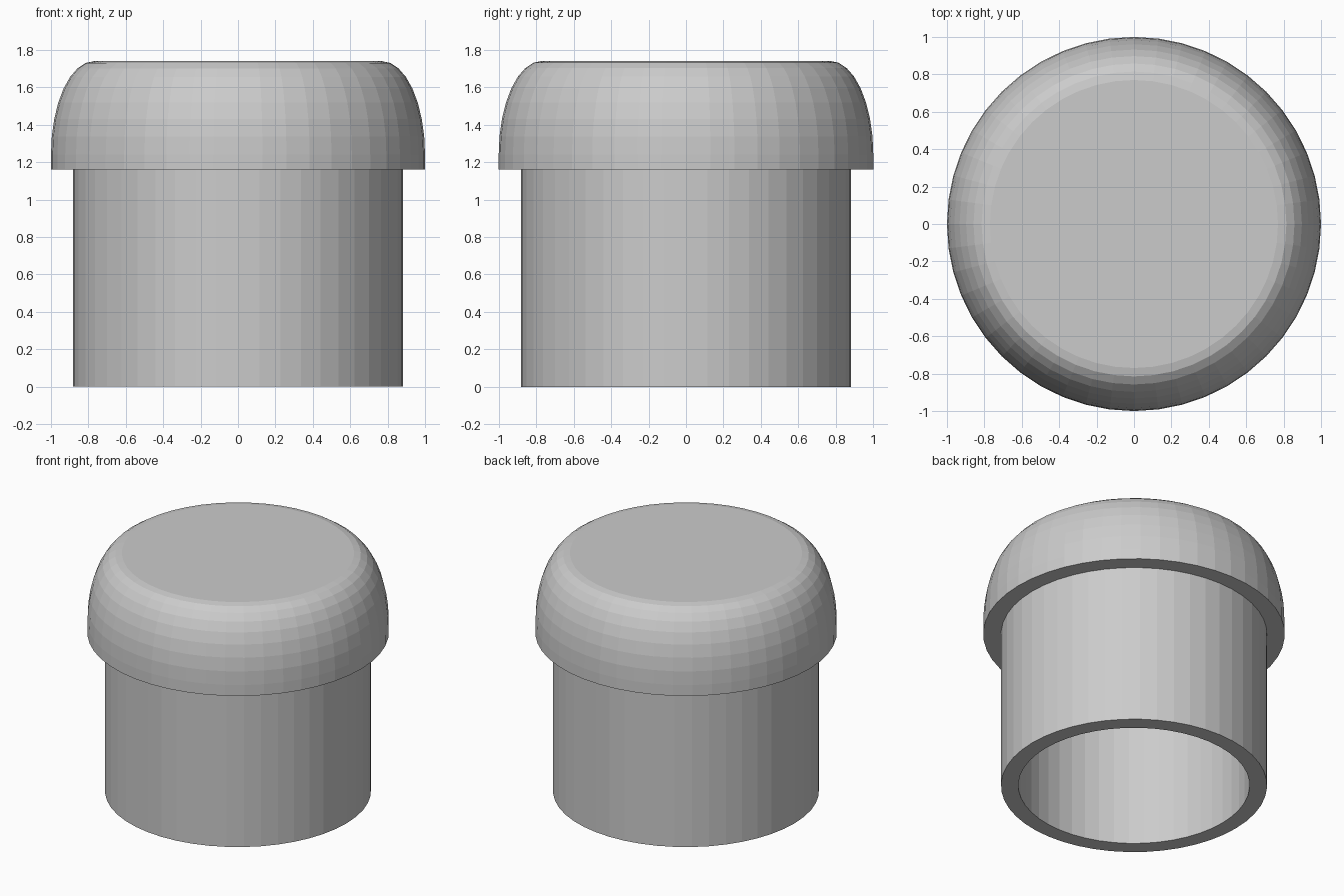
import bpy, bmesh, math

if "Cube" in bpy.data.objects:
    bpy.data.objects.remove(bpy.data.objects["Cube"])

SIDES = 48


def lathe(name, profile):
    """Revolve a (radius, z) profile around z; the last ring and first ring are joined or capped at the axis."""
    bm = bmesh.new()
    rings = []
    for r, z in profile:
        if r == 0:
            rings.append([bm.verts.new((0, 0, z))] * SIDES)
        else:
            rings.append([bm.verts.new((r * math.cos(2 * math.pi * i / SIDES),
                                        r * math.sin(2 * math.pi * i / SIDES), z))
                          for i in range(SIDES)])
    for a, b in zip(rings, rings[1:]):
        for i in range(SIDES):
            j = (i + 1) % SIDES
            corners = list(dict.fromkeys((a[i], a[j], b[j], b[i])))
            bm.faces.new(corners)
    bmesh.ops.recalc_face_normals(bm, faces=bm.faces)
    mesh = bpy.data.meshes.new(name)
    bm.to_mesh(mesh)
    bm.free()
    obj = bpy.data.objects.new(name, mesh)
    bpy.context.collection.objects.link(obj)
    return obj


# Rounded head: elliptical shoulder from the vertical rim up to the flat top
STEPS = 8
dome = [(0.77 + 0.23 * math.cos(math.pi / 2 * k / STEPS),
         1.24 + 0.50 * math.sin(math.pi / 2 * k / STEPS)) for k in range(STEPS + 1)]

# One closed shell: hollow stem with ceiling, bottom rim, stem wall, overhanging head
plug = [(0, 1.16), (0.767, 1.16), (0.767, 0), (0.882, 0), (0.882, 1.16), (1.0, 1.16)]
lathe("hollow_end_plug", plug + dome + [(0, 1.74)])
